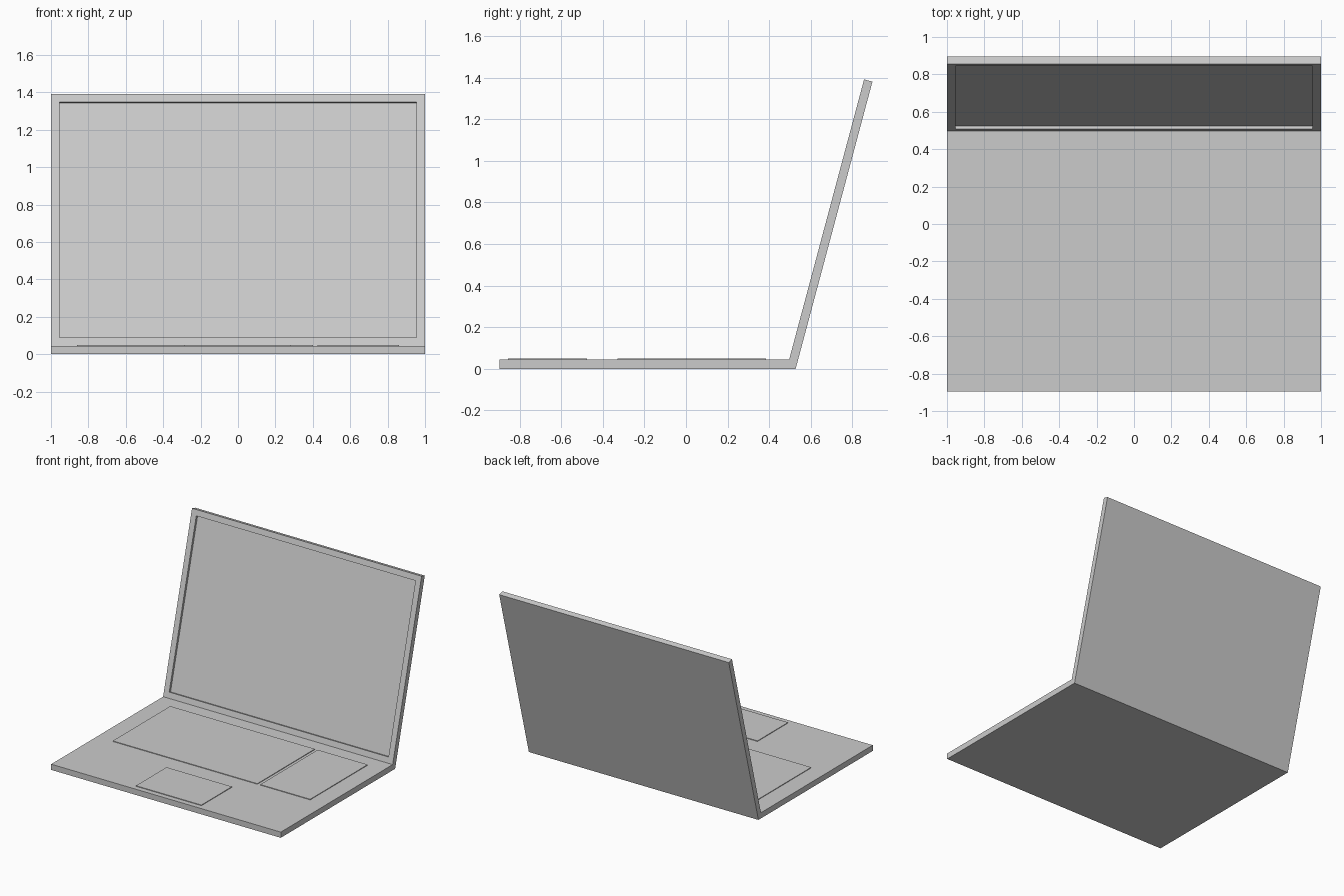
import bpy, bmesh
from mathutils import Vector

if "Cube" in bpy.data.objects:
    bpy.data.objects.remove(bpy.data.objects["Cube"])


def finish(bm, name):
    bmesh.ops.recalc_face_normals(bm, faces=bm.faces)
    mesh = bpy.data.meshes.new(name)
    bm.to_mesh(mesh)
    bm.free()
    obj = bpy.data.objects.new(name, mesh)
    bpy.context.collection.objects.link(obj)
    return obj


def slab(profile):
    """Extrude a (y, z) side profile across the full width."""
    bm = bmesh.new()
    face = bm.faces.new([bm.verts.new((-1, y, z)) for y, z in profile])
    ext = bmesh.ops.extrude_face_region(bm, geom=[face])
    bmesh.ops.translate(bm, vec=(2, 0, 0),
                        verts=[v for v in ext["geom"] if isinstance(v, bmesh.types.BMVert)])
    bmesh.ops.recalc_face_normals(bm, faces=bm.faces)
    return bm


def pad(name, x0, x1, y0, y1, z0=0.035, z1=0.05):
    bm = bmesh.new()
    bmesh.ops.create_cube(bm, size=1)
    bmesh.ops.scale(bm, vec=(x1 - x0, y1 - y0, z1 - z0), verts=bm.verts)
    bmesh.ops.translate(bm, vec=((x0 + x1) / 2, (y0 + y1) / 2, (z0 + z1) / 2), verts=bm.verts)
    return finish(bm, name)


TOP = 0.045
hinge_front, hinge_back = (0.496, TOP), (0.527, 0.0)

# Base, mitred into the lid at the hinge
finish(slab([(-0.896, 0), hinge_back, hinge_front, (-0.896, TOP)]), "base")

# Lid, leaning back 15 degrees, with a recessed screen
bm = slab([hinge_front, hinge_back, (0.896, 1.38), (0.856, 1.391)])
front = min(bm.faces, key=lambda f: f.normal.y)
normal = Vector(front.normal)
bmesh.ops.inset_region(bm, faces=[front], thickness=0.045, use_even_offset=True)
ext = bmesh.ops.extrude_discrete_faces(bm, faces=[front])
bmesh.ops.translate(bm, vec=normal * -0.018, verts=ext["faces"][0].verts)
finish(bm, "lid")

# Raised input areas
pad("keyboard", -0.86, 0.40, -0.33, 0.385)
pad("number_pad", 0.425, 0.86, -0.33, 0.385)
pad("trackpad", -0.29, 0.28, -0.855, -0.475)
